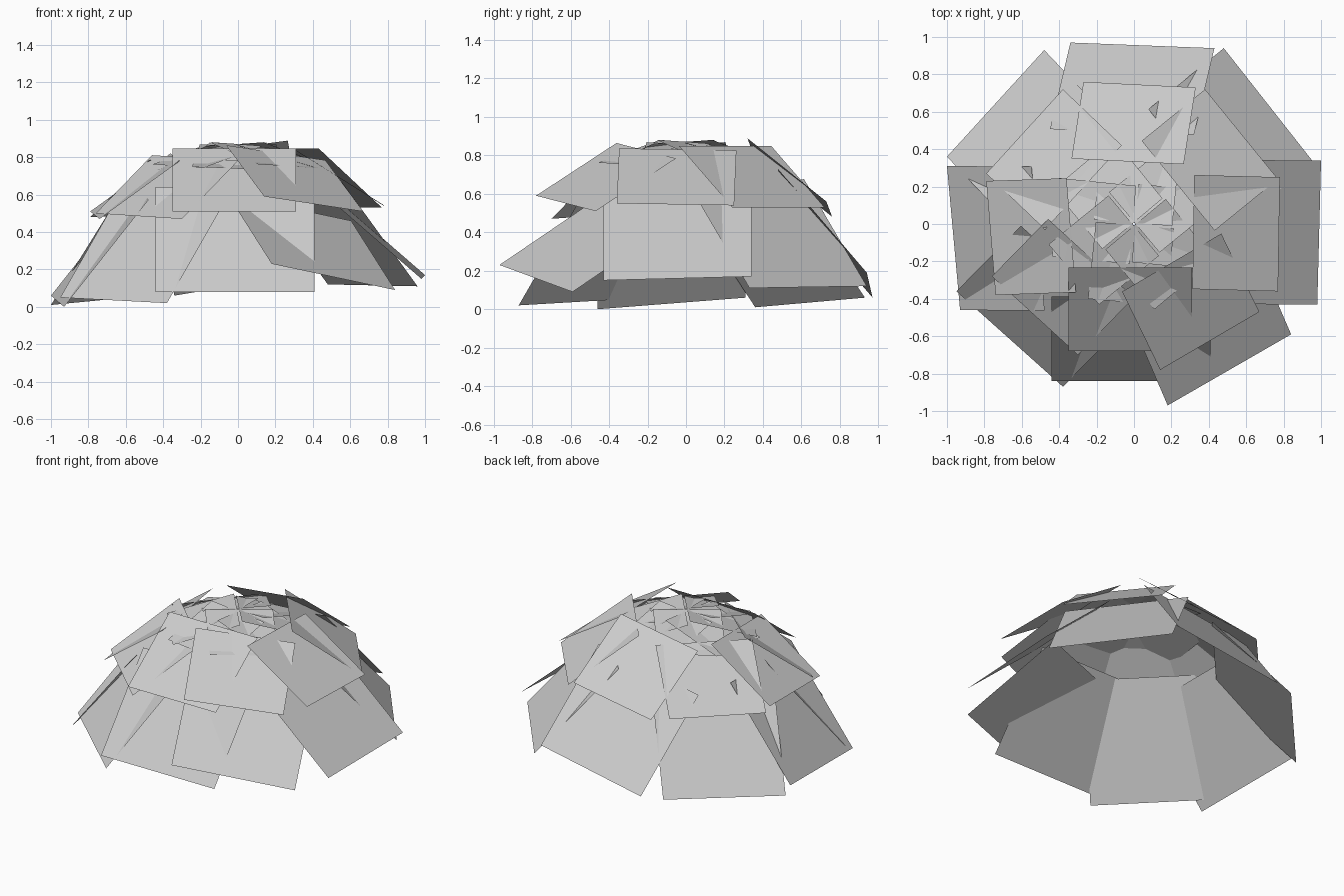
import bpy
from math import sin, cos, radians
from mathutils import Vector

Z = Vector((0, 0, 1))


def add_card(verts, faces, a, b, slope, length):
    # a rectangular leaf card rising inward from its outer edge a-b
    a, b = Vector(a), Vector(b)
    e = (b - a).normalized()
    inward = Z.cross(e).normalized()
    if inward.dot(a + b) > 0:
        inward = -inward
    up = inward * cos(radians(slope)) + Z * sin(radians(slope))
    up = (up - e * up.dot(e)).normalized() * length
    n = len(verts)
    verts += [a, b, b + up, a + up]
    faces.append((n, n + 1, n + 2, n + 3))


def ring(name, cards):
    verts, faces = [], []
    for c in cards:
        add_card(verts, faces, *c)
    mesh = bpy.data.meshes.new(name)
    mesh.from_pydata([tuple(v) for v in verts], [], faces)
    bpy.context.collection.objects.link(bpy.data.objects.new(name, mesh))


# outer, steep leaves: front, then counter-clockwise
ring("lower_leaves", [
    ((-0.44, -0.84, 0.08), (0.41, -0.84, 0.08), 51, 0.72),
    ((0.18, -0.97, 0.23), (0.84, -0.59, 0.09), 33, 0.70),
    ((0.98, -0.43, 0.15), (1.00, 0.34, 0.17), 41, 0.72),
    ((0.96, 0.33, 0.11), (0.48, 0.94, 0.12), 47, 0.76),
    ((0.43, 0.94, 0.19), (-0.34, 0.97, 0.06), 50, 0.72),
    ((-0.48, 0.93, 0.06), (-1.00, 0.36, 0.01), 48, 0.73),
    ((-1.00, 0.31, 0.06), (-0.93, -0.46, 0.00), 52, 0.73),
    ((-0.95, -0.36, 0.05), (-0.38, -0.87, 0.02), 51, 0.78),
])

# middle leaves overlapping the lower ones
ring("middle_leaves", [
    ((-0.35, -0.68, 0.51), (0.31, -0.68, 0.51), 37, 0.56),
    ((0.14, -0.78, 0.59), (0.67, -0.47, 0.51), 31, 0.54),
    ((0.77, -0.36, 0.55), (0.78, 0.25, 0.54), 32, 0.54),
    ((0.77, 0.24, 0.53), (0.38, 0.72, 0.53), 36, 0.54),
    ((0.33, 0.73, 0.56), (-0.27, 0.76, 0.48), 39, 0.53),
    ((-0.38, 0.72, 0.50), (-0.79, 0.27, 0.48), 35, 0.53),
    ((-0.79, 0.23, 0.51), (-0.74, -0.38, 0.47), 36, 0.53),
    ((-0.76, -0.28, 0.50), (-0.30, -0.70, 0.47), 36, 0.53),
])

# nearly flat leaves closing the crown
crown = []
for i in range(8):
    t = radians(-90 + 45 * i - 5)
    out, side = Vector((cos(t), sin(t), 0)), Vector((-sin(t), cos(t), 0))
    mid = out * 0.42 + Z * (0.74 + 0.012 * (i % 2))
    lean = Z * 0.01
    crown.append((mid - side * 0.21 + lean, mid + side * 0.21 - lean, 16, 0.43))
ring("crown_leaves", crown)
